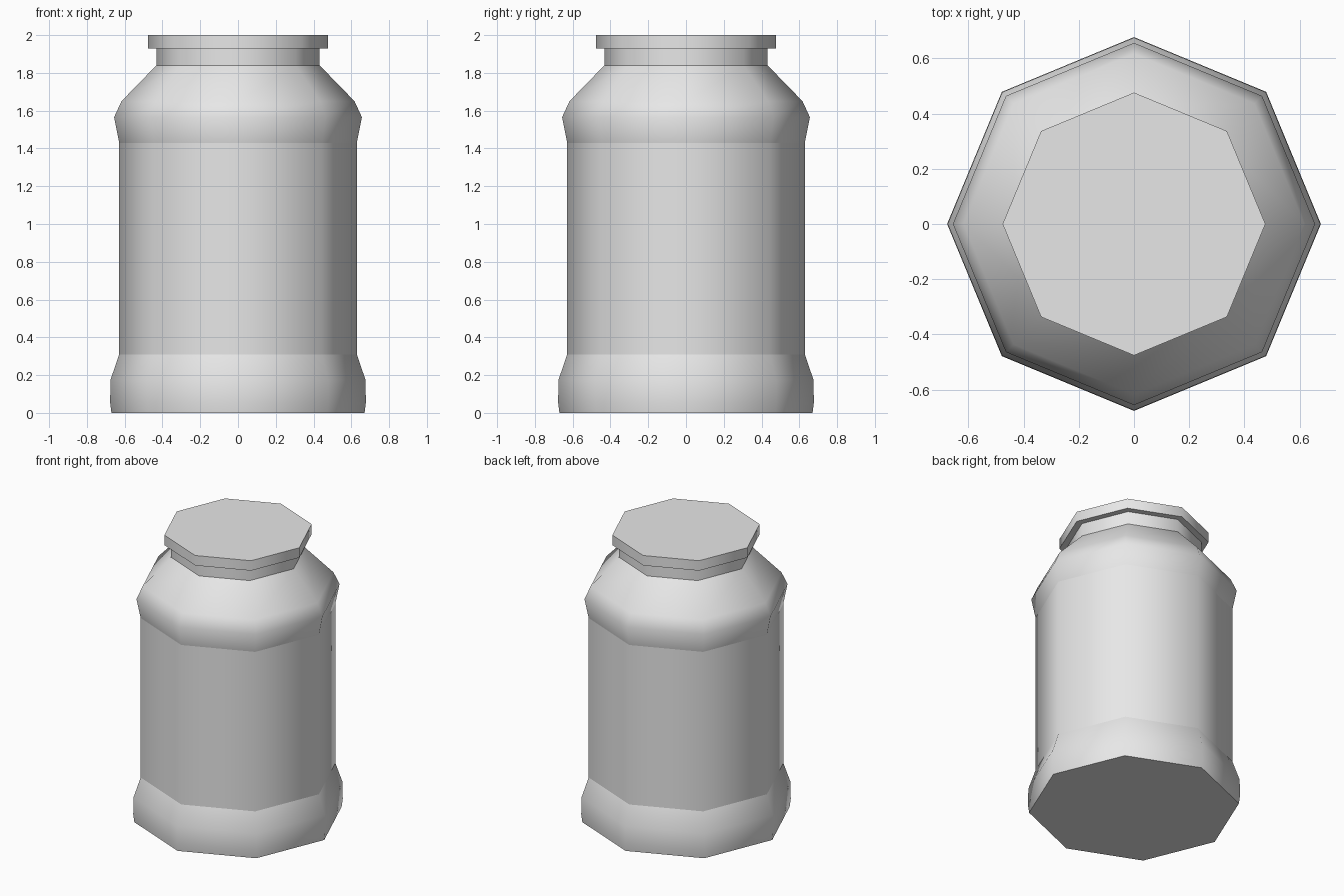
import bpy, bmesh
from math import cos, sin, tau

if "Cube" in bpy.data.objects:
    bpy.data.objects.remove(bpy.data.objects["Cube"], do_unlink=True)

SIDES = 8

grey = bpy.data.materials.new("light_grey")
grey.use_nodes = True
colour = (0.8, 0.8, 0.8, 1)
grey.diffuse_color = colour
grey.node_tree.nodes["Principled BSDF"].inputs["Base Color"].default_value = colour


def lathe(name, profile, cap_top):
    """Turn (radius, height, crease) rings into an eight-sided smooth solid."""
    bm = bmesh.new()
    rings = [[bm.verts.new((r * cos(tau * i / SIDES), r * sin(tau * i / SIDES), z))
              for i in range(SIDES)] for r, z, _ in profile]
    for low, high in zip(rings, rings[1:]):
        for i in range(SIDES):
            j = (i + 1) % SIDES
            bm.faces.new((low[i], low[j], high[j], high[i]))
    bm.faces.new(rings[0][::-1])
    if cap_top:
        bm.faces.new(rings[-1])
    for face in bm.faces:
        face.smooth = True
    # Hard creases around the chosen rings
    for ring, (_, _, crease) in zip(rings, profile):
        if crease:
            for i in range(SIDES):
                bm.edges.get((ring[i], ring[(i + 1) % SIDES])).smooth = False
    mesh = bpy.data.meshes.new(name)
    bm.to_mesh(mesh)
    bm.free()
    mesh.materials.append(grey)
    obj = bpy.data.objects.new(name, mesh)
    bpy.context.collection.objects.link(obj)
    return obj


# Jar: flared foot, straight body, bulging shoulder and neck
lathe("jar_body", [
    (0.670, 0.00, True),
    (0.677, 0.055, False),
    (0.675, 0.175, False),
    (0.629, 0.31, True),
    (0.629, 1.43, True),
    (0.656, 1.565, False),
    (0.617, 1.65, False),
    (0.432, 1.84, True),
    (0.432, 1.93, True),
], cap_top=False)

# Lid: flat disc overhanging the neck
lathe("lid", [(0.476, 1.93, True), (0.476, 2.0, True)], cap_top=True)
